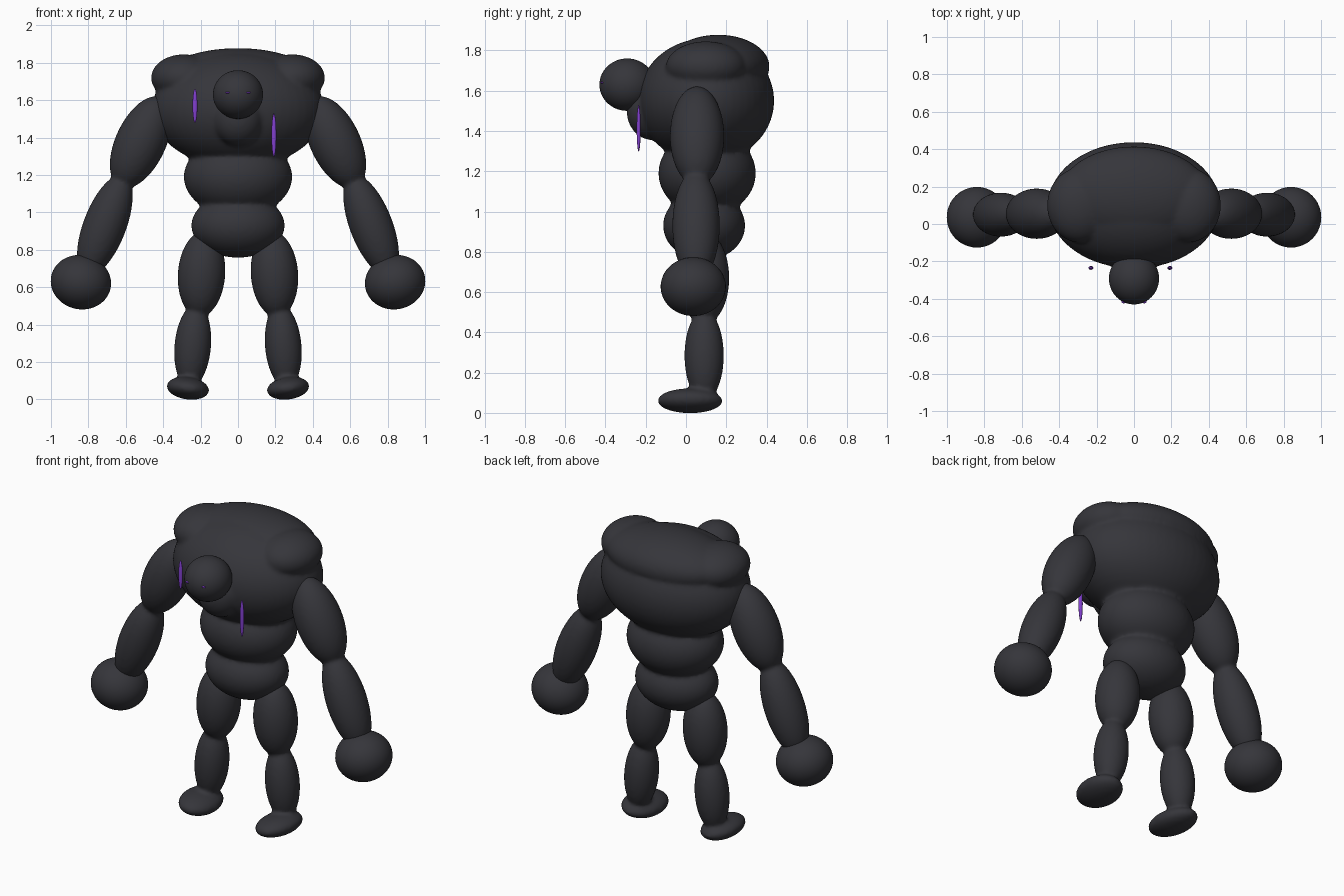
import bpy
import bmesh
from math import radians
from mathutils import Euler, Matrix, Vector

if "Cube" in bpy.data.objects:
    bpy.data.objects.remove(bpy.data.objects["Cube"], do_unlink=True)


def make_material(name, color):
    mat = bpy.data.materials.new(name)
    mat.use_nodes = True
    mat.diffuse_color = color
    mat.node_tree.nodes["Principled BSDF"].inputs["Base Color"].default_value = color
    return mat


SKIN = make_material("charcoal skin", (0.036, 0.036, 0.043, 1))
GLOW = make_material("violet glow", (0.22, 0.05, 0.62, 1))


def blob(name, parts, mat=SKIN, side=1, blend=0):
    """Ellipsoids (centre, radii, tilt about y, yaw about z) fused into one smooth body."""
    bm = bmesh.new()
    for centre, radii, *turn in parts:
        tilt = turn[0] if turn else 0
        yaw = turn[1] if len(turn) > 1 else 0
        loc = Vector((centre[0] * side, centre[1], centre[2]))
        rot = Euler((0, radians(tilt * side), radians(yaw * side))).to_matrix().to_4x4()
        bmesh.ops.create_uvsphere(bm, u_segments=48, v_segments=28, radius=1,
                                  matrix=Matrix.LocRotScale(loc, None, None) @ rot
                                  @ Matrix.Diagonal((*radii, 1)))
    for face in bm.faces:
        face.smooth = True
    mesh = bpy.data.meshes.new(name)
    bm.to_mesh(mesh)
    bm.free()
    mesh.materials.append(mat)
    obj = bpy.data.objects.new(name, mesh)
    bpy.context.collection.objects.link(obj)
    if blend:
        remesh = obj.modifiers.new("fuse", "REMESH")
        remesh.mode = "VOXEL"
        remesh.voxel_size = 0.012
        remesh.use_smooth_shade = True
        smooth = obj.modifiers.new("soften", "SMOOTH")
        smooth.factor = 0.5
        smooth.iterations = blend
    return obj


# Torso with shoulders, upper back and throat
blob("torso", [
    ((0, 0.10, 1.55), (0.46, 0.338, 0.31)),
    ((0, 0.16, 1.72), (0.40, 0.255, 0.158)),
    ((0.29, 0.10, 1.72), (0.175, 0.20, 0.125)),
    ((-0.29, 0.10, 1.72), (0.175, 0.20, 0.125)),
    ((0, -0.17, 1.50), (0.135, 0.125, 0.145)),
    ((0, 0.105, 1.19), (0.29, 0.242, 0.21)),
    ((0, 0.09, 0.93), (0.25, 0.204, 0.172)),
], blend=8)

# Head
blob("head", [((0, -0.292, 1.63), (0.134, 0.138, 0.13))])

# Limbs
for side, label in ((1, "left"), (-1, "right")):
    blob(f"{label}_arm", [
        ((0.52, 0.055, 1.375), (0.135, 0.135, 0.265), -25),
        ((0.712, 0.05, 0.93), (0.115, 0.118, 0.29), -21),
    ], side=side, blend=6)
    blob(f"{label}_hand", [((0.84, 0.036, 0.627), (0.162, 0.162, 0.145), -12)], side=side)
    blob(f"{label}_leg", [
        ((0.195, 0.09, 0.67), (0.127, 0.125, 0.23), -4),
        ((0.242, 0.09, 0.285), (0.098, 0.098, 0.225), -5),
        ((0.268, 0.02, 0.06), (0.114, 0.162, 0.06), -8, -4),
    ], side=side, blend=6)
    # Eyes
    blob(f"{label}_eye", [((0.055, -0.416, 1.64), (0.013, 0.008, 0.005))], GLOW, side)

# Glowing chest slashes
blob("right_slash", [((-0.23, -0.235, 1.57), (0.013, 0.010, 0.09))], GLOW)
blob("left_slash", [((0.192, -0.235, 1.413), (0.013, 0.010, 0.115))], GLOW)
